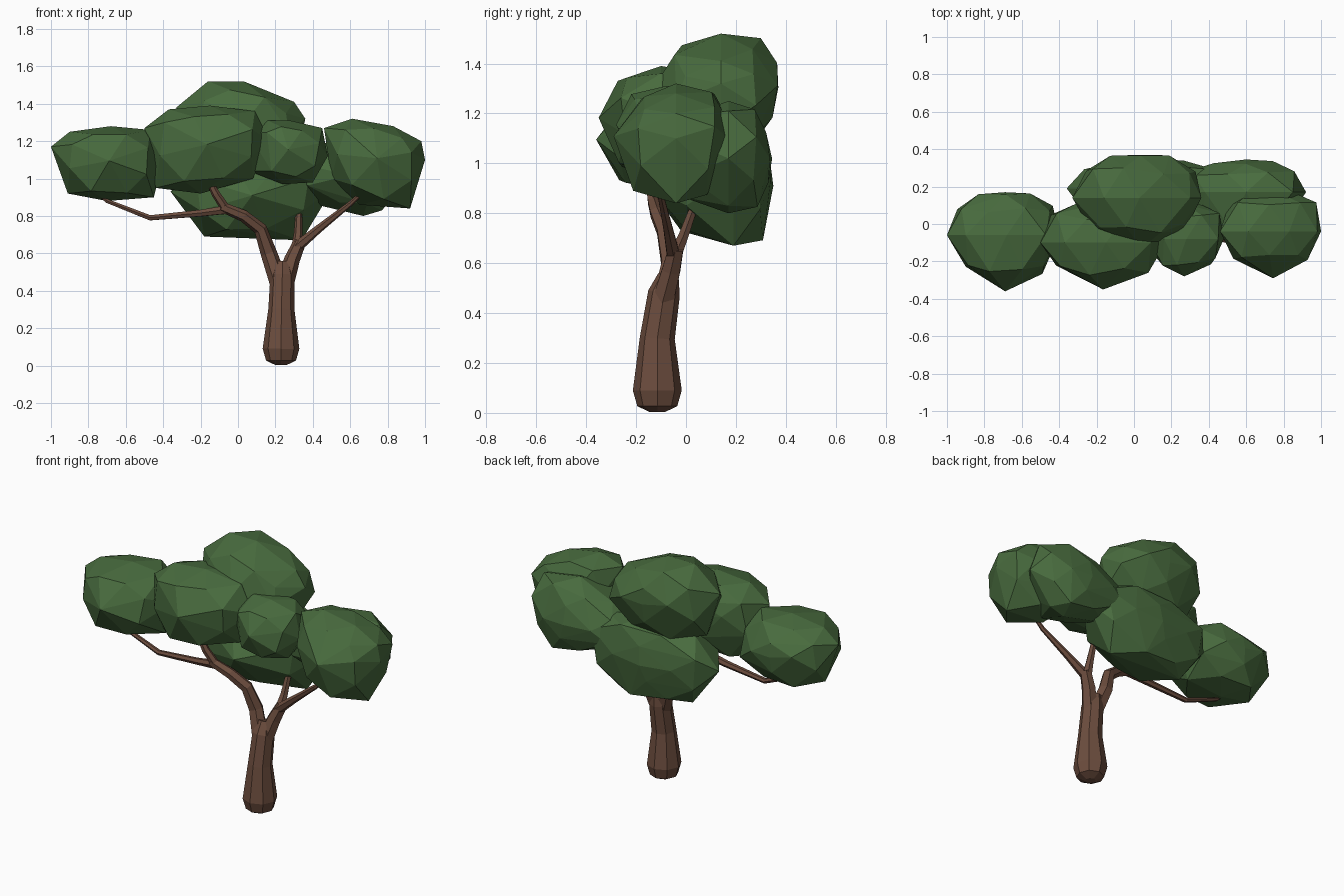
import bpy, bmesh, math, random
from mathutils import Vector

cube = bpy.data.objects.get("Cube")
if cube:
    bpy.data.objects.remove(cube, do_unlink=True)


def make_material(name, colour):
    mat = bpy.data.materials.new(name)
    mat.use_nodes = True
    mat.diffuse_color = colour
    mat.node_tree.nodes["Principled BSDF"].inputs["Base Color"].default_value = colour
    return mat


LEAF = make_material("leaf green", (0.065, 0.147, 0.048, 1))
BARK = make_material("bark brown", (0.15, 0.074, 0.048, 1))


def add_object(name, bm, mat):
    bmesh.ops.recalc_face_normals(bm, faces=bm.faces)
    mesh = bpy.data.meshes.new(name)
    bm.to_mesh(mesh)
    bm.free()
    mesh.materials.append(mat)
    obj = bpy.data.objects.new(name, mesh)
    bpy.context.collection.objects.link(obj)
    return obj


def limb(name, path, sides):
    """Tapered faceted tube through (x, y, z, radius) points."""
    bm = bmesh.new()
    pts = [Vector(p[:3]) for p in path]
    rings = []
    side = Vector((1, 0, 0))
    for i, p in enumerate(pts):
        before, after = pts[max(i - 1, 0)], pts[min(i + 1, len(pts) - 1)]
        axis = (after - before).normalized()
        # carry the ring direction along the path so that it does not twist
        side = (side - axis * side.dot(axis)).normalized()
        across = axis.cross(side)
        ring = []
        for k in range(sides):
            a = math.tau * k / sides
            ring.append(bm.verts.new(p + path[i][3] * (side * math.cos(a) + across * math.sin(a))))
        rings.append(ring)
    for low, high in zip(rings, rings[1:]):
        for k in range(sides):
            n = (k + 1) % sides
            bm.faces.new((low[k], low[n], high[n], high[k]))
    bm.faces.new(rings[0][::-1])
    bm.faces.new(rings[-1])
    return add_object(name, bm, BARK)


def leaf_clump(name, front, widest, back, outline, seed):
    """Faceted blob: an (x, z) outline at its widest depth, narrowing to a
    pointed front and a blunter back."""
    rng = random.Random(seed)
    bm = bmesh.new()
    points = [Vector(p) for p in outline]
    middle = sum(points, Vector((0, 0))) / len(points)
    halfway = [(p + q) / 2 for p, q in zip(points, points[1:] + points[:1])]

    def ring(source, y, scale, wobble):
        for p in source:
            x, z = middle + (p - middle) * scale * rng.uniform(1 - wobble, 1 + wobble)
            bm.verts.new((x, y + rng.uniform(-wobble, wobble) * 0.4, z))

    bm.verts.new((middle.x, front, middle.y))
    ring(halfway, widest + (front - widest) * 0.6, 0.8, 0.07)
    ring(points, widest, 1, 0)
    ring(halfway, widest + (back - widest) * 0.62, 0.92, 0.05)
    ring(points[::2], back - 0.015, 0.45, 0.03)
    bm.verts.new((middle.x, back, middle.y))
    hull = bmesh.ops.convex_hull(bm, input=bm.verts)
    spare = [g for g in hull["geom_interior"] if isinstance(g, bmesh.types.BMVert)]
    bmesh.ops.delete(bm, geom=spare, context='VERTS')
    return add_object(name, bm, LEAF)


# Trunk and branches
limb("trunk", [(0.23, -0.115, 0.003, 0.03), (0.23, -0.115, 0.027, 0.08),
               (0.23, -0.115, 0.09, 0.098), (0.232, -0.115, 0.3, 0.07),
               (0.237, -0.088, 0.48, 0.064), (0.237, -0.07, 0.55, 0.042)], 8)
limb("right_main_branch", [(0.22, -0.095, 0.44, 0.05), (0.165, -0.06, 0.6, 0.044),
                           (0.12, -0.085, 0.73, 0.036), (0.03, -0.115, 0.8, 0.032),
                           (-0.09, -0.13, 0.85, 0.027)], 6)
limb("right_long_branch", [(-0.05, -0.125, 0.835, 0.026), (-0.2, -0.115, 0.815, 0.02),
                           (-0.47, -0.1, 0.79, 0.016), (-0.7, -0.1, 0.88, 0.012),
                           (-0.75, -0.1, 0.92, 0.008)], 6)
limb("right_upper_branch", [(-0.06, -0.125, 0.83, 0.026), (-0.12, -0.145, 0.92, 0.022),
                            (-0.17, -0.15, 1.02, 0.015)], 6)
limb("left_main_branch", [(0.25, -0.095, 0.44, 0.05), (0.29, -0.06, 0.57, 0.042),
                          (0.33, -0.04, 0.66, 0.034)], 6)
limb("left_upper_branch", [(0.315, -0.05, 0.62, 0.032), (0.322, -0.01, 0.71, 0.023),
                           (0.325, 0.03, 0.82, 0.018)], 6)
limb("left_long_branch", [(0.31, -0.05, 0.63, 0.03), (0.43, -0.07, 0.73, 0.022),
                          (0.6, -0.1, 0.865, 0.014), (0.66, -0.1, 0.92, 0.01)], 6)

# Foliage: front, widest and back depths, then the outline
leaf_clump("right_foliage", -0.36, -0.06, 0.17,
           [(-1, 1.17), (-0.9, 1.25), (-0.68, 1.28), (-0.47, 1.26),
            (-0.4, 1.1), (-0.45, 0.9), (-0.7, 0.88), (-0.91, 0.92)], 1)
leaf_clump("front_foliage", -0.35, -0.1, 0.12,
           [(-0.5, 1.27), (-0.37, 1.37), (-0.15, 1.39), (0.09, 1.36),
            (0.17, 1.2), (0.08, 1), (-0.2, 0.92), (-0.44, 0.95)], 2)
leaf_clump("top_foliage", -0.13, 0.14, 0.37,
           [(-0.33, 1.38), (-0.16, 1.52), (0.03, 1.52), (0.3, 1.41),
            (0.36, 1.32), (0.32, 1.14), (0.05, 1.04), (-0.24, 1.1)], 3)
leaf_clump("small_front_foliage", -0.28, -0.08, 0.12,
           [(0.08, 1.24), (0.16, 1.31), (0.28, 1.31), (0.45, 1.27),
            (0.48, 1.12), (0.4, 0.98), (0.24, 0.97), (0.06, 1.04)], 4)
leaf_clump("left_foliage", -0.29, -0.04, 0.18,
           [(0.46, 1.27), (0.61, 1.32), (0.83, 1.28), (0.98, 1.2),
            (1, 1.1), (0.92, 0.84), (0.65, 0.86), (0.5, 1)], 5)
leaf_clump("lower_back_foliage", -0.15, 0.19, 0.35,
           [(-0.36, 0.93), (-0.2, 1.1), (0.1, 1.15), (0.4, 1.1),
            (0.51, 0.95), (0.34, 0.67), (0, 0.69), (-0.18, 0.69)], 6)
leaf_clump("left_back_foliage", -0.1, 0.17, 0.345,
           [(0.22, 1.02), (0.38, 1.15), (0.6, 1.25), (0.85, 1.21),
            (0.92, 1.02), (0.77, 0.83), (0.67, 0.8), (0.38, 0.87)], 7)
